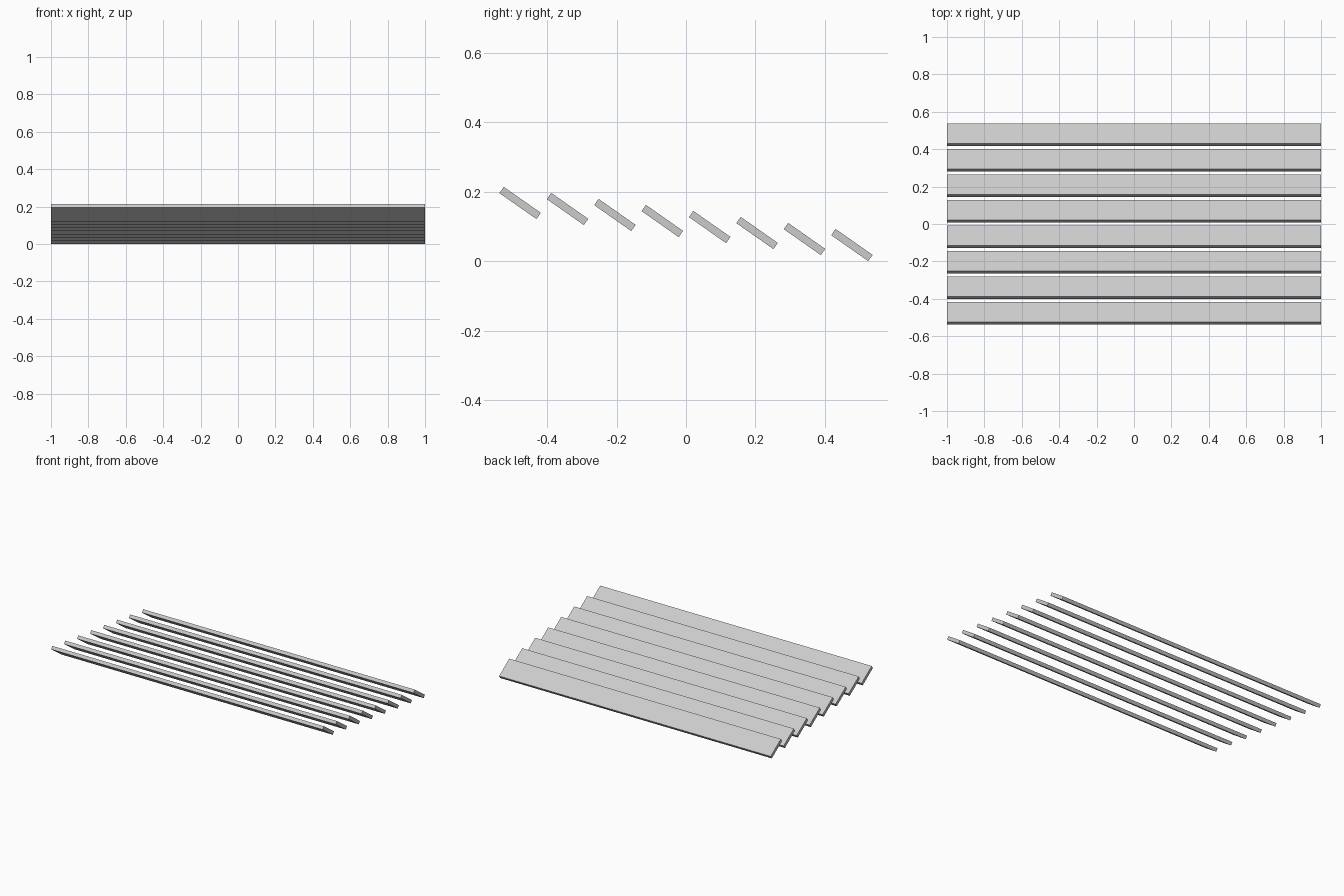
import bpy
import math

if "Cube" in bpy.data.objects:
    bpy.data.objects.remove(bpy.data.objects["Cube"])

COUNT = 8
LENGTH, WIDTH, THICK = 2.0, 0.1305, 0.022
TILT = math.radians(-35)
HALF_H = (WIDTH * math.sin(-TILT) + THICK * math.cos(TILT)) / 2
Y_END = 0.478             # centre of the outermost slats
Z_LOW, Z_HIGH = HALF_H, 0.214 - HALF_H

grey = bpy.data.materials.new("light_grey")
grey.diffuse_color = (0.6, 0.6, 0.6, 1)
grey.use_nodes = True
grey.node_tree.nodes["Principled BSDF"].inputs["Base Color"].default_value = grey.diffuse_color

# Row of tilted louvre slats, descending towards the back
for i in range(COUNT):
    t = i / (COUNT - 1)
    bpy.ops.mesh.primitive_cube_add(
        size=1,
        location=(0, -Y_END + 2 * Y_END * t, Z_HIGH + (Z_LOW - Z_HIGH) * t),
        rotation=(TILT, 0, 0))
    slat = bpy.context.object
    slat.name = f"louvre_slat_{i + 1}"
    slat.scale = (LENGTH, WIDTH, THICK)
    slat.data.materials.append(grey)
